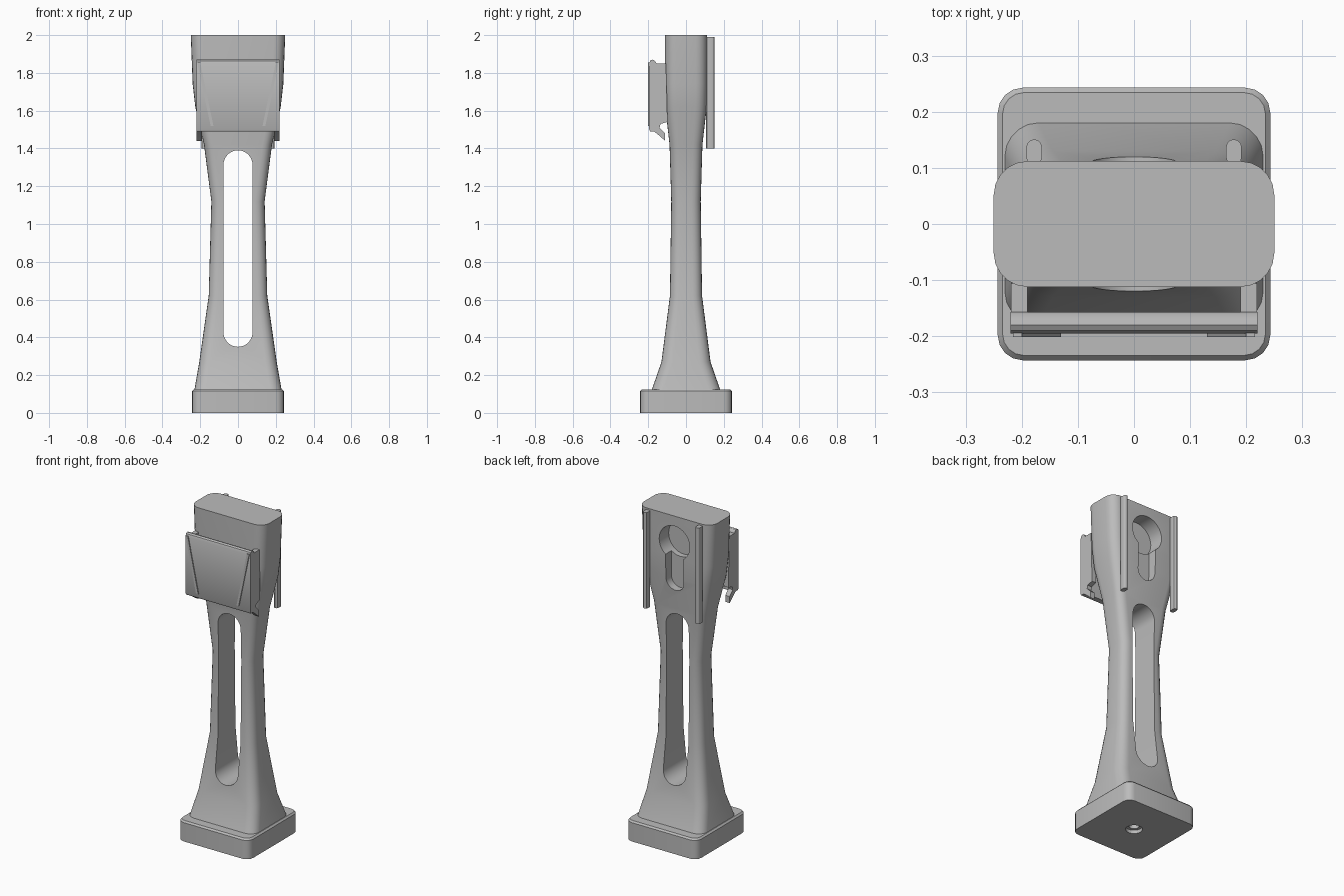
import bpy, bmesh, math
from mathutils import Vector

if "Cube" in bpy.data.objects:
    bpy.data.objects.remove(bpy.data.objects["Cube"])

grey = bpy.data.materials.new("mid grey")
grey.diffuse_color = (0.5, 0.5, 0.5, 1)
grey.use_nodes = True
grey.node_tree.nodes["Principled BSDF"].inputs["Base Color"].default_value = grey.diffuse_color


def finish(name, bm):
    bmesh.ops.recalc_face_normals(bm, faces=bm.faces)
    me = bpy.data.meshes.new(name)
    bm.to_mesh(me)
    bm.free()
    me.materials.append(grey)
    ob = bpy.data.objects.new(name, me)
    bpy.context.collection.objects.link(ob)
    return ob


def loft(name, rings):
    """Skin a list of equal-length 3D rings and cap both ends."""
    bm = bmesh.new()
    rows = [[bm.verts.new(p) for p in r] for r in rings]
    n = len(rows[0])
    for a, b in zip(rows, rows[1:]):
        for i in range(n):
            j = (i + 1) % n
            bm.faces.new((a[i], a[j], b[j], b[i]))
    bm.faces.new(rows[0])
    bm.faces.new(rows[-1])
    return finish(name, bm)


def prism(name, pts, axis, lo, hi):
    """Extrude a 2D outline along an axis (remaining axes in x, y, z order)."""
    def place(p, h):
        v = list(p)
        v.insert("xyz".index(axis), h)
        return Vector(v)
    return loft(name, [[place(p, h) for p in pts] for h in (lo, hi)])


def rounded_rect(hx, hy, r, seg):
    pts = []
    for k, (sx, sy) in enumerate(((1, 1), (-1, 1), (-1, -1), (1, -1))):
        for i in range(seg + 1):
            a = math.pi / 2 * (k + i / seg)
            pts.append((sx * (hx - r) + r * math.cos(a), sy * (hy - r) + r * math.sin(a)))
    return pts


def stadium(cx, r, lo, hi, seg=16):
    """Upright slot outline with rounded ends."""
    arc = [math.pi * i / seg for i in range(seg + 1)]
    return ([(cx + r * math.cos(a), hi - r + r * math.sin(a)) for a in arc] +
            [(cx - r * math.cos(a), lo + r - r * math.sin(a)) for a in arc])


def circle(cx, cy, r, seg=32):
    return [(cx + r * math.cos(2 * math.pi * i / seg),
             cy + r * math.sin(2 * math.pi * i / seg)) for i in range(seg)]


def cut(ob, cutters):
    bpy.context.view_layer.objects.active = ob
    for c in cutters:
        m = ob.modifiers.new("cut", 'BOOLEAN')
        m.operation, m.solver, m.object = 'DIFFERENCE', 'EXACT', c
        bpy.ops.object.modifier_apply(modifier=m.name)
        bpy.data.objects.remove(c)


# Square foot with chamfered top edge and a countersunk screw hole below
foot = loft("foot", [[(x, y, z) for x, y in rounded_rect(h, h, r, 4)]
                     for z, h, r in ((0, 0.243, 0.045), (0.115, 0.243, 0.045),
                                     (0.125, 0.234, 0.037))])
hole = loft("hole_cutter", [[(x, y, z) for x, y in circle(0, 0, r, 24)]
                            for z, r in ((-0.01, 0.047), (0.02, 0.045),
                                         (0.0201, 0.028), (0.1, 0.028))])
cut(foot, [hole])

# Waisted column: height, half width, half depth, corner radius
sections = [(0.12, 0.231, 0.182, 0.06), (0.27, 0.205, 0.130, 0.06),
            (0.62, 0.155, 0.085, 0.05), (1.12, 0.141, 0.078, 0.05),
            (1.42, 0.180, 0.087, 0.05), (1.62, 0.226, 0.110, 0.06),
            (1.74, 0.240, 0.112, 0.06), (2.00, 0.250, 0.112, 0.06)]
column = loft("column", [[(x, y, z) for x, y in rounded_rect(hx, hy, r, 5)]
                         for z, hx, hy, r in sections])

# Long through slot, and a keyhole recess in the back
cut(column, [
    prism("slot_cutter", stadium(0, 0.077, 0.35, 1.39), "y", -0.4, 0.4),
    prism("keyhole_round_cutter", circle(0, 1.835, 0.104), "y", 0.02, 0.3),
    prism("keyhole_neck_cutter", stadium(0, 0.06, 1.54, 1.84), "y", 0.055, 0.3)])

# Two slim rails down the back
for side, s in (("left", -1), ("right", 1)):
    prism(side + "_back_rail", stadium(s * 0.178, 0.014, 0.105, 0.151, 6), "z", 1.40, 1.99)

# Front clip plate with a rolled top edge
plate_profile = [(-0.157, 1.49), (-0.190, 1.49), (-0.195, 1.50), (-0.195, 1.85),
                 (-0.190, 1.864), (-0.180, 1.87), (-0.170, 1.868), (-0.160, 1.858),
                 (-0.157, 1.85)]
prism("clip_plate", plate_profile, "x", -0.22, 0.22)

# Side arms joining the plate to the column, with hooked lower ends
arm = [(-0.165, 1.85), (-0.106, 1.85), (-0.098, 1.54), (-0.135, 1.53), (-0.140, 1.51),
       (-0.110, 1.48), (-0.110, 1.44), (-0.150, 1.475), (-0.170, 1.49)]
# Slanted ribs on the plate face
rib = [(0.216, 1.855), (0.200, 1.855), (0.130, 1.52), (0.145, 1.52)]
for side, s in (("left", -1), ("right", 1)):
    prism(side + "_clip_arm", arm, "x", *sorted((s * 0.19, s * 0.2195)))
    prism(side + "_clip_rib", [(s * x, z) for x, z in rib], "y", -0.201, -0.194)

# Smooth the rounded areas, keep hard edges
for ob in bpy.context.collection.objects:
    ob.select_set(True)
bpy.context.view_layer.objects.active = column
bpy.ops.object.shade_smooth_by_angle(angle=math.radians(30))
